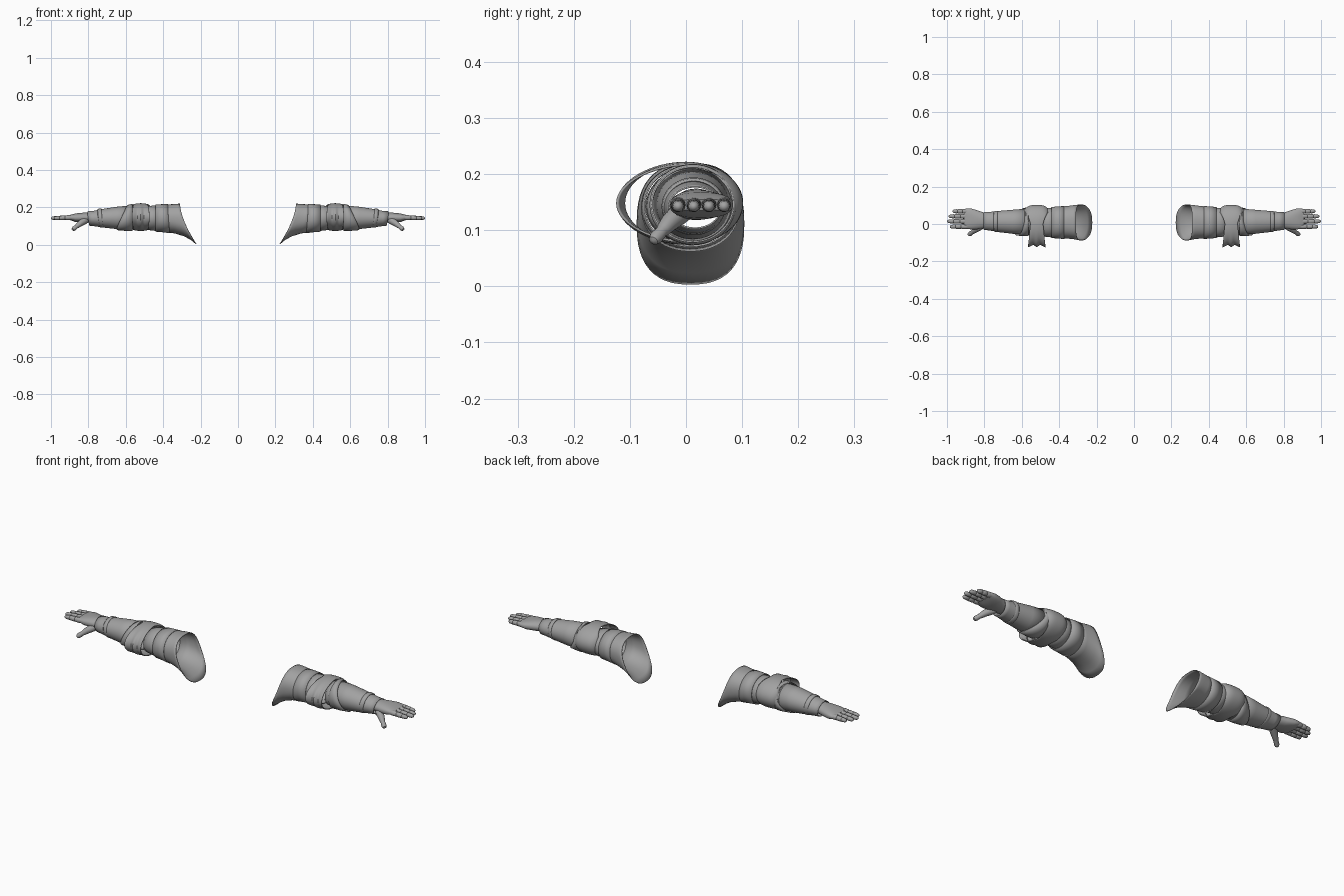
import bpy, bmesh, math
from mathutils import Vector

cube = bpy.data.objects.get("Cube")
if cube:
    bpy.data.objects.remove(cube)

steel = bpy.data.materials.new("grey_steel")
steel.use_nodes = True
GREY = (0.36, 0.36, 0.36, 1)
steel.diffuse_color = GREY
steel.node_tree.nodes["Principled BSDF"].inputs["Base Color"].default_value = GREY


def surface(name, rings, caps=False, thick=0.0):
    """Skin closed rings of points, then mirror to the other arm."""
    bm = bmesh.new()
    loops = [[bm.verts.new(p) for p in ring] for ring in rings]
    n = len(loops[0])
    for a, b in zip(loops, loops[1:]):
        for i in range(n):
            j = (i + 1) % n
            bm.faces.new((a[i], a[j], b[j], b[i]))
    if caps:
        bm.faces.new(loops[0])
        bm.faces.new(loops[-1])
    bmesh.ops.recalc_face_normals(bm, faces=bm.faces)
    mesh = bpy.data.meshes.new(name)
    bm.to_mesh(mesh)
    bm.free()
    mesh.materials.append(steel)
    obj = bpy.data.objects.new(name, mesh)
    bpy.context.collection.objects.link(obj)
    if thick:
        shell = obj.modifiers.new("Thickness", "SOLIDIFY")
        shell.thickness = thick
        shell.offset = -1
    obj.modifiers.new("Mirror", "MIRROR").use_mirror_merge = False
    bpy.ops.object.select_all(action="DESELECT")
    bpy.context.view_layer.objects.active = obj
    obj.select_set(True)
    bpy.ops.object.shade_smooth_by_angle(angle=math.radians(40))
    return obj


def section(x_top, x_low, y, ry, z_top, z_low, power=1.0, lean=0.0, n=48):
    """Rounded cross-section that can slant along x with height and depth."""
    ring = []
    for i in range(n):
        a = math.tau * i / n
        c, s = math.cos(a), math.sin(a)
        c = math.copysign(abs(c) ** power, c)
        s = math.copysign(abs(s) ** power, s)
        t = (1 - s) / 2
        ring.append((x_top + (x_low - x_top) * t ** 1.6 - lean * c, y + ry * c,
                     z_top + (z_low - z_top) * t))
    return ring


def tube(name, path, radii, n=14):
    """Round limb along a path, closed at both ends."""
    pts = [Vector(p) for p in path]
    rings = []
    for i, p in enumerate(pts):
        d = (pts[min(i + 1, len(pts) - 1)] - pts[max(i - 1, 0)]).normalized()
        side = d.cross(Vector((0, 0, 1))).normalized()
        up = side.cross(d)
        rings.append([p + radii[i] * (side * math.cos(math.tau * k / n) +
                      up * math.sin(math.tau * k / n)) for k in range(n)])
    return surface(name, rings, caps=True)


# Upper arm: flared sleeve plate with two overlapping lames
surface("upper_arm_sleeve", [
    section(.31, .225, .008, .096, .22, .003, .8),
    section(.325, .25, .009, .094, .219, .024, .82),
    section(.34, .285, .01, .091, .218, .044, .86),
    section(.365, .335, .009, .087, .216, .06, .9),
    section(.40, .39, .008, .084, .214, .068, .95)], thick=.003)
surface("upper_arm_lame", [
    section(.375, .365, .008, .088, .218, .062, .95),
    section(.405, .405, .008, .086, .217, .067, .95),
    section(.44, .44, .008, .083, .215, .07, .95)], thick=.003)
surface("elbow_upper_lame", [
    section(.425, .425, .008, .08, .211, .073),
    section(.46, .46, .008, .078, .209, .076),
    section(.50, .50, .008, .072, .204, .082)], thick=.003)


# Elbow guard: domed cup behind, narrow at the sides, creased wing in front
def elbow_point(u, a):
    c, s = math.cos(a), math.sin(a)
    if c > 0:
        half = .034 + .034 * c ** 1.2
        scale = 1 - .05 * u * u - .25 * c * u ** 4
        depth = .102
    else:
        half = .034 + .012 * abs(c)
        dip = -.10 * math.exp(-(u / .25) ** 2) - .27 * max(0, abs(u) - .4)
        scale = 1 - .05 * u * u - c * dip * -1 * -1 * -1
        depth = .112
    return (.52 + u * half, depth * c * scale, .148 + .074 * s * (1 - .05 * u * u))


surface("elbow_guard", [[elbow_point(-1 + k / 8, math.tau * i / 64) for i in range(64)]
                        for k in range(17)], thick=.004)

# Forearm: slanted upper cuff over the long tapering cannon
surface("elbow_lower_lame", [
    section(.54, .54, .01, .068, .206, .084),
    section(.585, .60, .01, .072, .21, .08)], thick=.003)
surface("forearm_cuff", [
    section(.565, .565, .012, .073, .215, .076),
    section(.572, .60, .012, .074, .214, .077, 1, .012),
    section(.585, .645, .012, .071, .211, .081, 1, .018)], thick=.003)
surface("forearm_plate", [
    section(.57, .57, .012, .070, .21, .08),
    section(.65, .65, .012, .064, .203, .084),
    section(.72, .72, .013, .057, .192, .092),
    section(.775, .775, .015, .049, .181, .1),
    section(.805, .795, .016, .048, .179, .102)], thick=.003)
surface("wrist_band", [
    section(x, x - .012, .0135, .056 - d, .193 - d, .092 + d)
    for x, d in ((.73, 0), (.735, -.001), (.748, .001), (.752, .004))], thick=.003)

# Hand: gauntlet back and palm
surface("hand", [
    section(.775, .775, .018, .040, .174, .118),
    section(.80, .80, .018, .042, .173, .118),
    section(.835, .835, .022, .050, .171, .119, .9),
    section(.87, .87, .027, .056, .167, .122, .8),
    section(.895, .89, .029, .055, .161, .129, .75),
    section(.91, .905, .029, .05, .155, .135, .75)], caps=True)

# Four fingers with jointed plates
for label, y, tip in (("index", -.014, .985), ("middle", .014, 1.0),
                      ("ring", .041, .992), ("little", .068, .97)):
    base = .88
    profile = ((0, .011), (.2, .0135), (.38, .0125), (.42, .0105), (.45, .0125),
               (.68, .0115), (.71, .0095), (.74, .0112), (.92, .0095), (.98, .006), (1, .002))
    tube(label + "_finger",
         [(base + (tip - base) * t, y, .146 - .004 * t) for t, r in profile],
         [r for t, r in profile])

# Thumb angled forward and down
tube("thumb", [(.80, .005, .138), (.825, -.015, .126), (.845, -.03, .113), (.86, -.041, .1),
               (.864, -.044, .097), (.876, -.053, .087), (.883, -.058, .081), (.885, -.06, .079)],
     [.016, .019, .016, .0125, .011, .0125, .009, .003])
